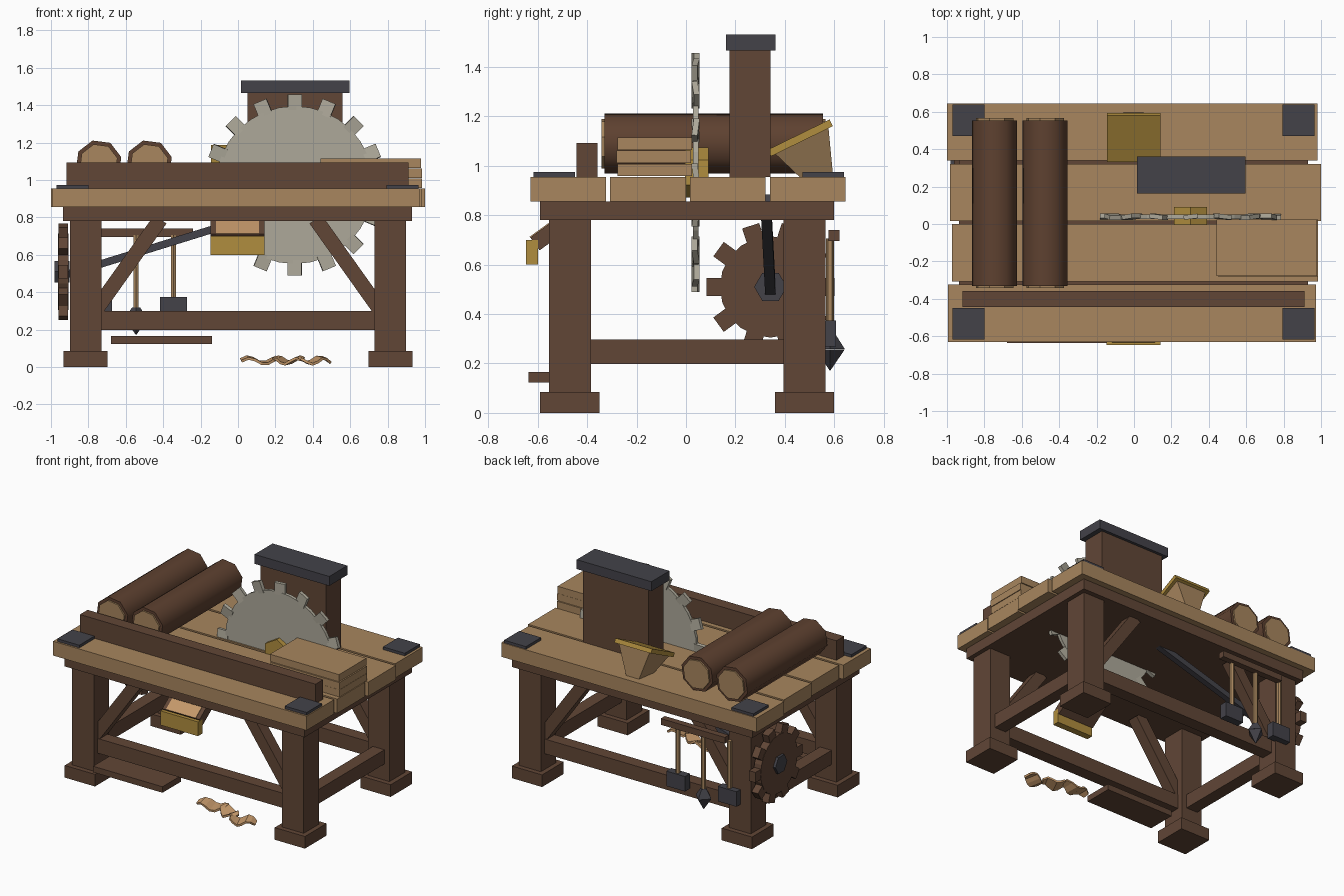
import bpy, bmesh, math
from mathutils import Matrix, Vector

cube = bpy.data.objects.get("Cube")
if cube:
    bpy.data.objects.remove(cube, do_unlink=True)


def material(name, r, g, b):
    lin = [((c / 255 + 0.055) / 1.055) ** 2.4 for c in (r, g, b)] + [1]
    m = bpy.data.materials.new(name)
    m.use_nodes = True
    m.diffuse_color = lin
    m.node_tree.nodes["Principled BSDF"].inputs["Base Color"].default_value = lin
    return m


DARK = material("dark wood", 97, 70, 54)
BARK = material("bark", 94, 65, 48)
WOOD = material("plank wood", 168, 134, 94)
PALE = material("pale shavings", 196, 152, 106)
IRON = material("dark iron", 67, 66, 73)
STEEL = material("saw steel", 174, 169, 154)
BRASS = material("brass", 176, 141, 62)

AXIS = {"x": Matrix.Rotation(math.pi / 2, 4, "Y"),
        "y": Matrix.Rotation(math.pi / 2, 4, "X"),
        "z": Matrix.Identity(4)}


def finish(name, bm, mat, smooth_sides=False):
    bmesh.ops.recalc_face_normals(bm, faces=bm.faces[:])
    if smooth_sides:
        for f in bm.faces:
            f.smooth = len(f.verts) == 4
    me = bpy.data.meshes.new(name)
    bm.to_mesh(me)
    bm.free()
    me.materials.append(mat)
    ob = bpy.data.objects.new(name, me)
    bpy.context.collection.objects.link(ob)
    return ob


def add_block(bm, size, matrix):
    bmesh.ops.create_cube(bm, size=1, matrix=matrix @ Matrix.Diagonal((*size, 1)))


def block(name, centre, size, mat, rot=None):
    bm = bmesh.new()
    add_block(bm, size, Matrix.Translation(centre) @ (rot or Matrix.Identity(4)))
    return finish(name, bm, mat)


def span(name, x, y, z, mat):
    """Box given by its limits on each axis."""
    lims = (x, y, z)
    return block(name, [(a + b) / 2 for a, b in lims], [b - a for a, b in lims], mat)


def beam(name, a, b, width, depth, mat):
    """Box running between two points."""
    a, b = Vector(a), Vector(b)
    rot = (b - a).to_track_quat("X", "Z").to_matrix().to_4x4()
    return block(name, (a + b) / 2, ((b - a).length, width, depth), mat, rot)


def prism(name, centre, r1, r2, depth, sides, axis, mat, turn=0, smooth=False):
    bm = bmesh.new()
    bmesh.ops.create_cone(bm, cap_ends=True, segments=sides, radius1=r1, radius2=r2, depth=depth,
                          matrix=Matrix.Translation(centre) @ AXIS[axis]
                          @ Matrix.Rotation(math.radians(turn), 4, "Z"))
    return finish(name, bm, mat, smooth)


def toothed_wheel(name, centre, radius, thick, sides, teeth, size, axis, mat, start=0, tilt=0):
    """Disc with blocks around the rim; tilt sets the teeth alternately."""
    bm = bmesh.new()
    frame = Matrix.Translation(centre) @ AXIS[axis]
    bmesh.ops.create_cone(bm, cap_ends=True, segments=sides, radius1=radius,
                          radius2=radius, depth=thick, matrix=frame)
    for i in range(teeth):
        m = (frame @ Matrix.Rotation(math.radians(start) + i * math.tau / teeth, 4, "Z")
             @ Matrix.Translation((radius + size[0] / 2 - 0.02, 0, 0))
             @ Matrix.Rotation(tilt * (-1) ** i, 4, "X"))
        add_block(bm, size, m)
    return finish(name, bm, mat)


# Legs, feet, rails and braces
LEG_X, LEG_YS = 0.815, {"front": -0.47, "back": 0.48}
for row, y in LEG_YS.items():
    for side, s in (("left", 1), ("right", -1)):
        block(f"{row}_{side}_leg", (s * LEG_X, y, 0.43), (0.168, 0.17, 0.72), DARK)
        block(f"{row}_{side}_foot", (s * LEG_X, y, 0.0425), (0.235, 0.24, 0.085), DARK)
        beam(f"{row}_{side}_brace", (s * 0.76, y, 0.305), (s * 0.415, y, 0.79), 0.08, 0.08, DARK)
    span(f"{row}_rail", (-0.74, 0.74), (y - 0.045, y + 0.045), (0.197, 0.3), DARK)
for side, s in (("left", 1), ("right", -1)):
    block(f"{side}_rail", (s * LEG_X, 0.005, 0.248), (0.09, 0.8, 0.1), DARK)

# Table top
span("table_frame", (-0.935, 0.93), (-0.59, 0.6), (0.78, 0.855), DARK)
ends = ((-0.995, 0.973), (-0.973, 0.985), (-0.985, 1.0), (-1.0, 0.982))
for i, x in enumerate(ends):
    y = -0.63 + i * 0.323
    span(f"table_plank_{i + 1}", x, (y, y + 0.306), (0.855, 0.955), WOOD)
for x in (-0.885, 0.88):
    for y in (-0.533, 0.555):
        block("corner_plate", (x, y, 0.964), (0.17, 0.168, 0.02), IRON)
span("fence", (-0.917, 0.912), (-0.443, -0.358), (0.955, 1.092), DARK)

# Logs with cut ends
for i, x in enumerate((-0.745, -0.475)):
    prism(f"log_{i + 1}", (x, 0.112, 1.09), 0.125, 0.125, 0.885, 8, "y", BARK, 15, True)
    prism(f"log_cut_ends_{i + 1}", (x, 0.112, 1.09), 0.104, 0.104, 0.907, 8, "y", WOOD, 15)

# Stacked boards
for i, (dx, dy) in enumerate(((0.004, 0), (0.006, -0.004), (0, 0))):
    z = 0.958 + i * 0.053
    span(f"sawn_board_{i + 1}", (0.442 + dx, 0.979 + dx), (-0.278 + dy, 0.025 + dy),
         (z, z + 0.05), WOOD)

# Saw blade, hub and post
toothed_wheel("saw_blade", (0.303, 0.039, 0.973), 0.422, 0.022, 32, 16,
              (0.082, 0.075, 0.024), "y", STEEL, 0, 0.12)
prism("saw_hub", (0.303, 0.043, 0.973), 0.102, 0.102, 0.096, 6, "y", BRASS)
span("post", (0.05, 0.56), (0.176, 0.342), (0.955, 1.466), DARK)
span("post_cap", (0.015, 0.595), (0.162, 0.362), (1.466, 1.532), IRON)

# Tilted feed hopper
tilt = Matrix.Rotation(math.radians(26), 4, "X")
rim = Vector((-0.002, 0.463, 1.113))
block("hopper_rim", rim, (0.285, 0.278, 0.03), BRASS, tilt)
bm = bmesh.new()
bmesh.ops.create_cone(bm, cap_ends=True, segments=4, radius1=0.05 * 2 ** 0.5,
                      radius2=0.125 * 2 ** 0.5, depth=0.2,
                      matrix=Matrix.Translation(rim) @ tilt @ Matrix.Translation((0, 0, -0.1))
                      @ Matrix.Rotation(math.pi / 4, 4, "Z"))
finish("hopper_funnel", bm, WOOD)

# Front chute
slope = Matrix.Rotation(math.radians(36), 4, "X")
mid = Vector((-0.002, -0.49, 0.772))
block("chute", mid, (0.288, 0.3, 0.064), DARK, slope)
block("chute_floor", mid + slope @ Vector((0, 0, 0.032)), (0.23, 0.3, 0.008), PALE, slope)
span("chute_lip", (-0.147, 0.143), (-0.648, -0.6), (0.6, 0.7), BRASS)

# Drive gear and shaft
toothed_wheel("drive_gear", (-0.935, 0.342, 0.51), 0.205, 0.055, 20, 10,
              (0.075, 0.072, 0.05), "x", DARK, 18)
prism("gear_hub", (-0.94, 0.342, 0.51), 0.066, 0.066, 0.08, 6, "x", IRON, 0)
beam("drive_shaft", (-0.93, 0.342, 0.49), (0.28, 0.322, 0.865), 0.042, 0.04, IRON)

# Tool rack at the back
span("tool_rack", (-0.737, -0.24), (0.577, 0.622), (0.696, 0.74), DARK)
for i, x in enumerate((-0.345, -0.545, -0.745)):
    prism(f"tool_handle_{i + 1}", (x, 0.583, 0.5), 0.016, 0.016, 0.41, 6, "z", WOOD)
    if i == 1:
        prism("pick_point", (x, 0.583, 0.215), 0.002, 0.06, 0.085, 4, "z", IRON)
        prism("pick_collar", (x, 0.583, 0.288), 0.06, 0.022, 0.06, 4, "z", IRON)
    else:
        block(f"hammer_head_{i + 1}", (x, 0.58, 0.322), (0.145, 0.055, 0.105), IRON)

# Foot board and curled shavings
span("foot_board", (-0.68, -0.14), (-0.637, -0.43), (0.123, 0.165), DARK)
for n, (x, y, turn, length) in enumerate(((0.12, -0.45, 8, 0.21), (0.27, -0.48, -24, 0.17),
                                          (0.41, -0.53, 20, 0.17))):
    bm = bmesh.new()
    place = Matrix.Translation((x, y, 0.035)) @ Matrix.Rotation(math.radians(turn), 4, "Z")
    rows = []
    for i in range(7):
        t = i / 6
        half = 0.02 + 0.03 * math.sin(math.pi * t)
        z = 0.016 * math.sin(t * 8 + n)
        rows.append([bm.verts.new(place @ Vector(((t - 0.5) * length, s * half, z + s * 0.005)))
                     for s in (-1, 1)])
    for a, b in zip(rows, rows[1:]):
        bm.faces.new((a[0], b[0], b[1], a[1]))
    curl = finish(f"wood_shaving_{n + 1}", bm, PALE)
    mod = curl.modifiers.new("thickness", "SOLIDIFY")
    mod.thickness, mod.offset = 0.014, 0
